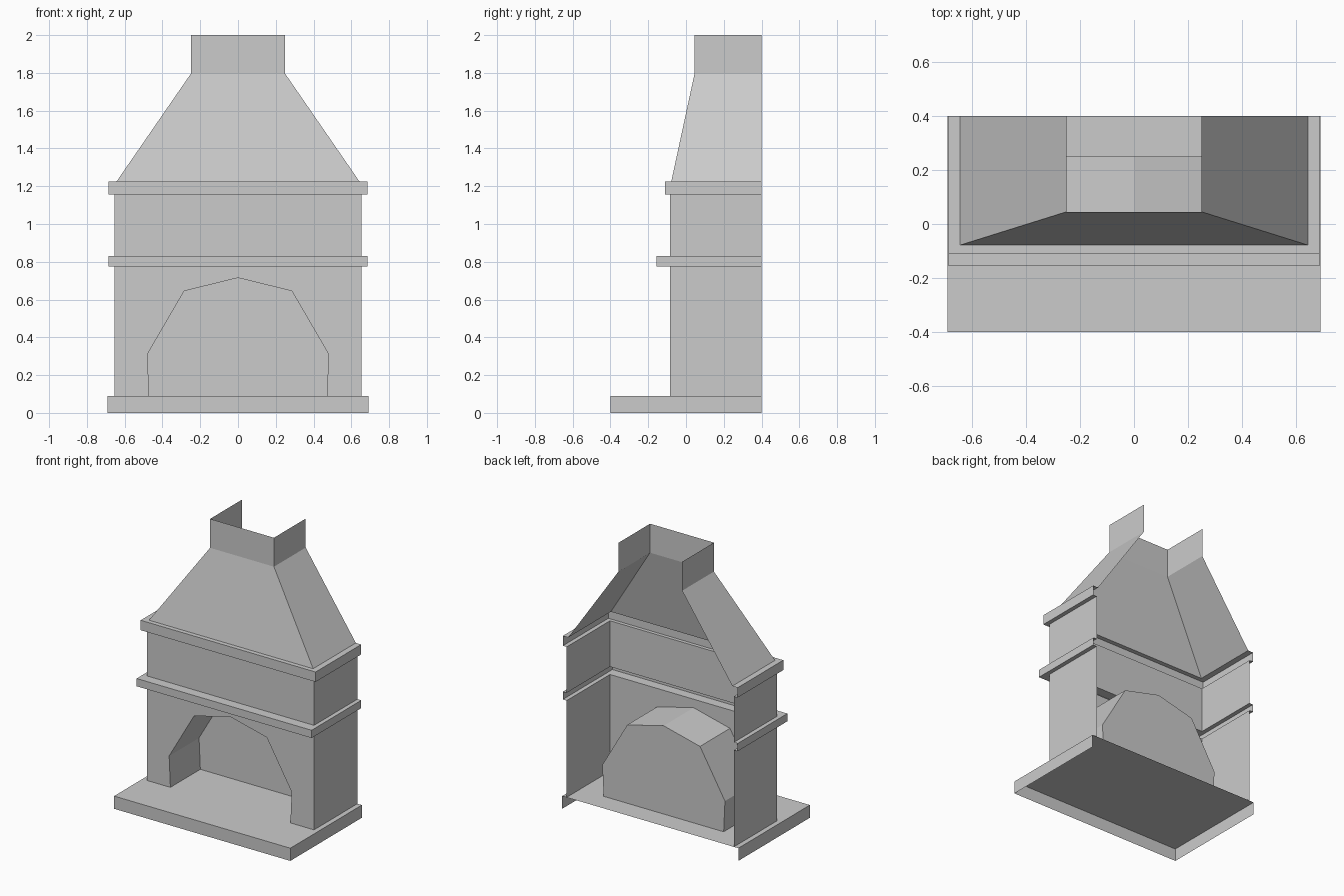
import bpy

if "Cube" in bpy.data.objects:
    bpy.data.objects.remove(bpy.data.objects["Cube"])

BACK = 0.4        # every shell is open against the wall here
BOX_BACK = 0.25   # rear of the firebox


def add_object(name, verts, faces):
    mesh = bpy.data.meshes.new(name)
    mesh.from_pydata(verts, [], faces)
    mesh.update()
    obj = bpy.data.objects.new(name, mesh)
    bpy.context.collection.objects.link(obj)
    return obj


def ring(hx, front, z):
    """U-shaped outline, open at the back."""
    return [(-hx, BACK, z), (-hx, front, z), (hx, front, z), (hx, BACK, z)]


def shell(name, levels, cap=False, skip=()):
    """Skin a stack of (half width, front y, z) outlines."""
    verts = [v for lv in levels for v in ring(*lv)]
    faces = []
    for i in range(len(levels) - 1):
        for k in range(3):
            if (i, k) not in skip:
                a, b = 4 * i + k, 4 * i + 4 + k
                faces.append((a, a + 1, b + 1, b))
    if cap:
        faces.append(tuple(range(len(verts) - 4, len(verts))))
    return add_object(name, verts, faces)


HX, FRONT, FLOOR, SHELF = 0.655, -0.085, 0.09, 0.775

# hearth slab, hollow underneath
shell("hearth_slab", [(0.69, -0.4, 0), (0.69, -0.4, FLOOR)], cap=True)

# surround with mantel shelf and upper moulding as one stepped shell
shell("surround", [
    (HX, FRONT, FLOOR), (HX, FRONT, SHELF),
    (0.685, -0.155, SHELF), (0.685, -0.155, 0.83),
    (HX, FRONT, 0.83), (HX, FRONT, 1.155),
    (0.685, -0.11, 1.155), (0.685, -0.11, 1.225),
    (0.643, -0.078, 1.225),
], skip={(0, 1)})

# tapered hood and flue
shell("hood_and_flue", [
    (0.643, -0.078, 1.225), (0.25, 0.045, 1.795), (0.25, 0.045, 2.0)])

# arch outline, mirrored from its left half
half = [(-0.47, FLOOR), (-0.48, 0.31), (-0.285, 0.645)]
arch = half + [(0, 0.715)] + [(-x, z) for x, z in reversed(half)]

# front panel around the arched opening
panel = [(-HX, FLOOR)] + arch + [(HX, FLOOR), (HX, SHELF), (-HX, SHELF)]
add_object("front_panel", [(x, FRONT, z) for x, z in panel],
           [tuple(range(len(panel)))])

# firebox walls and rear
n = len(arch)
add_object("firebox",
           [(x, y, z) for y in (FRONT, BOX_BACK) for x, z in arch],
           [(i, n + i, n + i + 1, i + 1) for i in range(n - 1)]
           + [tuple(reversed(range(n, 2 * n)))])
